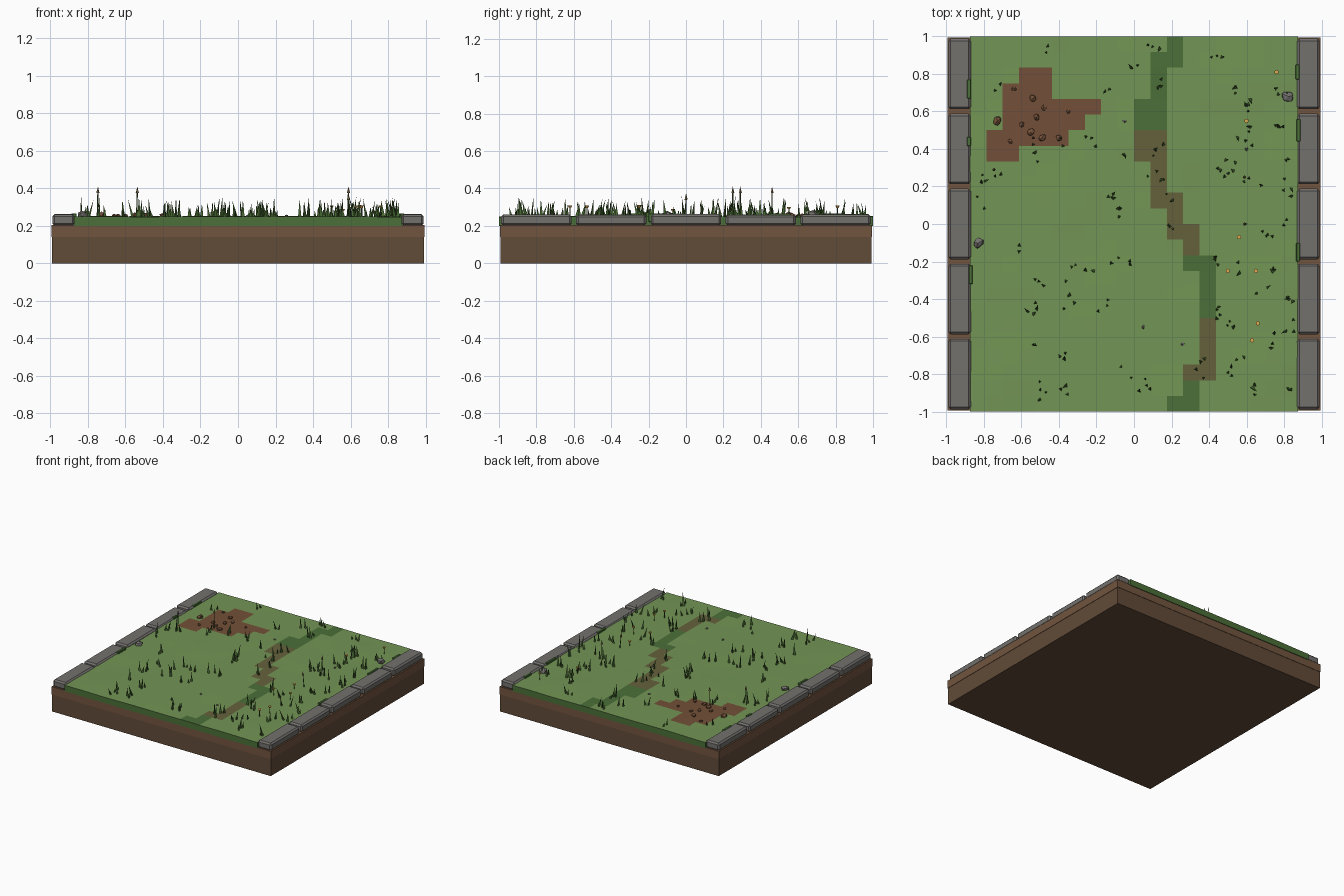
import bpy, bmesh, math, random
from mathutils import Matrix, Vector, noise

if "Cube" in bpy.data.objects:
    bpy.data.objects.remove(bpy.data.objects["Cube"])

random.seed(7)


def material(name, *rgb):
    m = bpy.data.materials.new(name)
    m.diffuse_color = (*rgb, 1)
    m.use_nodes = True
    m.node_tree.nodes["Principled BSDF"].inputs["Base Color"].default_value = m.diffuse_color
    return m


SOIL = material("soil", .12, .07, .04)
SOIL_TOP = material("topsoil", .17, .09, .05)
GRASS = material("grass", .17, .30, .09)
DARK = material("dark_grass", .07, .16, .04)
DIRT = material("dirt", .17, .08, .04)
WORN = material("worn_grass", .13, .12, .045)
STONE = material("stone", .17, .165, .155)
BLADE = material("blade", .06, .13, .03)
SEED = material("seed", .2, .14, .06)
PETAL = material("petal", .75, .4, .08)


def finish(bm, name, *mats):
    me = bpy.data.meshes.new(name)
    bmesh.ops.recalc_face_normals(bm, faces=bm.faces)
    bm.to_mesh(me)
    bm.free()
    for m in mats:
        me.materials.append(m)
    ob = bpy.data.objects.new(name, me)
    bpy.context.collection.objects.link(ob)
    return ob


def box(name, x0, x1, y0, y1, z0, z1, mat, bevel=0):
    bm = bmesh.new()
    bmesh.ops.create_cube(bm, size=1)
    for v in bm.verts:
        v.co = ((x0 + x1) / 2 + v.co.x * (x1 - x0), (y0 + y1) / 2 + v.co.y * (y1 - y0),
                (z0 + z1) / 2 + v.co.z * (z1 - z0))
    if bevel:
        bmesh.ops.bevel(bm, geom=bm.edges[:], offset=bevel, segments=1, affect='EDGES')
    return finish(bm, name, mat)


# soil block in two layers
box("soil_base", -.992, .992, -.992, .992, 0, .145, SOIL)
box("soil_top", -.995, .995, -.995, .995, .14, .205, SOIL_TOP)

# turf grid: rows run front to back, each a (first, last) column range
NX, NY = 20, 24
PATH = [(12, 13), (13, 13), (13, 14), (14, 14), (14, 14), (14, 14), (14, 14), (14, 14),
        (14, 14), (13, 14), (13, 13), (12, 13), (12, 12), (11, 12), (11, 11), (11, 11),
        (10, 11), (10, 11), (10, 11), (10, 11), (11, 11), (11, 11), (11, 12), (12, 12)]
WORN_ROWS = {2, 3, 4, 5, 10, 11, 12, 13, 14, 15, 16, 17}
BARE = {16: (1, 2), 17: (1, 5), 18: (2, 6), 19: (2, 7), 20: (2, 4), 21: (3, 4)}


def ground(x, y):
    return .25 + .004 * noise.noise(Vector((x * 3, y * 3, 0)))


bm = bmesh.new()
grid = [[bm.verts.new((-.875 + 1.75 * i / NX, -1 + 2 * j / NY, 0)) for i in range(NX + 1)]
        for j in range(NY + 1)]
for v in bm.verts:
    v.co.z = ground(v.co.x, v.co.y)
for j in range(NY):
    for i in range(NX):
        f = bm.faces.new((grid[j][i], grid[j][i + 1], grid[j + 1][i + 1], grid[j + 1][i]))
        if PATH[j][0] <= i <= PATH[j][1]:
            f.material_index = 3 if j in WORN_ROWS else 1
        elif j in BARE and BARE[j][0] <= i <= BARE[j][1]:
            f.material_index = 2
rim = [e for e in bm.edges if e.is_boundary]
ext = bmesh.ops.extrude_edge_only(bm, edges=rim)["geom"]
low = [g for g in ext if isinstance(g, bmesh.types.BMVert)]
for v in low:
    v.co.z = .2
for f in bm.faces:
    if any(v in low for v in f.verts):
        f.material_index = 1
bmesh.ops.contextual_create(bm, geom=[g for g in ext if isinstance(g, bmesh.types.BMEdge)])
finish(bm, "turf", GRASS, DARK, DIRT, WORN)

# kerb stones along both sides
for side, s in (("left", -1), ("right", 1)):
    for k in range(5):
        y = -.8 + .4 * k
        top = .262 + random.uniform(-.003, .004)
        box(f"kerb_{side}_{k + 1}", *sorted((s * .87, s * .99)), y - .188, y + .188,
            .2, top, STONE, .012)

# moss at the kerb edges
for n, (x, y, l) in enumerate([(-.88, .72, .1), (-.88, .44, .05), (-.87, -.27, .1),
                               (.877, .5, .12), (.872, .81, .08), (.875, -.15, .1)]):
    box(f"moss_{n + 1}", x - .01, x + .01, y - l / 2, y + l / 2, .22, .266, DARK, .003)


def cone(bm, base, height, r, lean, az, sides=3, r2=0):
    m = (Matrix.Translation(base) @ Matrix.Rotation(az, 4, 'Z') @ Matrix.Rotation(lean, 4, 'Y')
         @ Matrix.Translation((0, 0, height / 2)))
    bmesh.ops.create_cone(bm, cap_ends=True, segments=sides, radius1=r, radius2=r2,
                          depth=height, matrix=m)


# grass tufts
TUFTS = [(-.46, .92), (-.71, .73), (.02, .83), (.13, .75), (-.18, .72), (.12, .92), (.43, .9),
         (.53, .72), (.78, .72), (.61, .62), (.59, .5), (.63, .43), (.77, .53), (.53, .34),
         (.46, .27), (.63, .23), (.8, .35), (.8, 0), (.82, .18), (-.83, .24), (-.83, .1),
         (-.69, .27), (-.4, .45), (-.54, .36), (-.25, .43), (-.05, .4), (.12, .4), (.14, .25),
         (-.11, .14), (-.07, .06), (.19, .14), (.2, 0), (-.6, -.13), (-.49, -.3), (-.52, -.46),
         (-.36, -.4), (-.35, -.24), (-.24, -.25), (-.1, -.23), (-.03, -.18), (-.15, -.43),
         (-.52, -.66), (-.35, -.73), (-.5, -.88), (-.38, -.9), (-.07, -.77), (.07, -.88),
         (.35, -.78), (.45, -.45), (.45, -.2), (.52, -.53), (.57, -.25), (.57, -.7), (.68, -.35),
         (.76, -.25), (.79, -.4), (.75, -.65), (.83, -.55), (.65, -.87), (.51, -.8), (.83, -.88),
         (.7, -.05)]
bm = bmesh.new()
for x, y in TUFTS:
    for _ in range(random.randint(2, 4)):
        px = max(-.86, min(.86, x + random.gauss(0, .025)))
        py = y + random.gauss(0, .025)
        cone(bm, (px, py, .245), random.uniform(.035, .115), random.uniform(.008, .012),
             random.uniform(0, .35), random.uniform(0, 6.28))
finish(bm, "grass_blades", BLADE)

# tall seed stalks
stalks, heads = bmesh.new(), bmesh.new()
for x, y, lean in [(-.75, .29, .02), (-.54, .46, .02), (.585, .25, .03), (.6, 0, -.1)]:
    h = .135 if y else .1
    cone(stalks, (x, y, .245), h, .004, lean, 0, 4, .003)
    cone(heads, (x + math.sin(lean) * h, y, .24 + h), .035, .009, lean, 0, 5)
finish(stalks, "seed_stalks", BLADE)
finish(heads, "seed_heads", SEED)

# small flowers
stems, petals = bmesh.new(), bmesh.new()
for x, y in [(.63, -.62), (.66, -.53), (.56, -.07), (.65, -.25), (.5, -.25), (.6, .55), (.76, .81)]:
    h = random.uniform(.035, .06)
    cone(stems, (x, y, .245), h, .003, 0, 0, 4, .003)
    cone(petals, (x, y, .243 + h), .012, .006, 0, 0, 6, .012)
finish(stems, "flower_stems", BLADE)
finish(petals, "flower_heads", PETAL)


# faceted pebbles, loose clods on the bare patch
def pebble(bm, x, y, r):
    m = (Matrix.Translation((x, y, .25 + r * .3)) @ Matrix.Rotation(random.random() * 6, 4, 'Z')
         @ Matrix.Diagonal((1.1, .9, .65, 1)))
    for v in bmesh.ops.create_icosphere(bm, subdivisions=1, radius=r, matrix=m)["verts"]:
        v.co += Vector([random.uniform(-.12, .12) * r for _ in range(3)])


bm = bmesh.new()
for x, y, r in [(.82, .68, .034), (-.83, -.1, .03), (.6, .4, .01), (-.05, .55, .01),
                (.05, -.55, .01), (.26, -.64, .01)]:
    pebble(bm, x, y, r)
finish(bm, "pebbles", STONE)
bm = bmesh.new()
for x, y, r in [(-.73, .55, .025), (-.54, .67, .02), (-.48, .62, .016), (-.6, .53, .016),
                (-.55, .49, .022), (-.49, .46, .022), (-.4, .46, .02), (-.64, .72, .014),
                (-.35, .6, .012), (-.66, .44, .014), (-.52, .57, .018)]:
    pebble(bm, x, y, r)
finish(bm, "soil_clods", DIRT)
